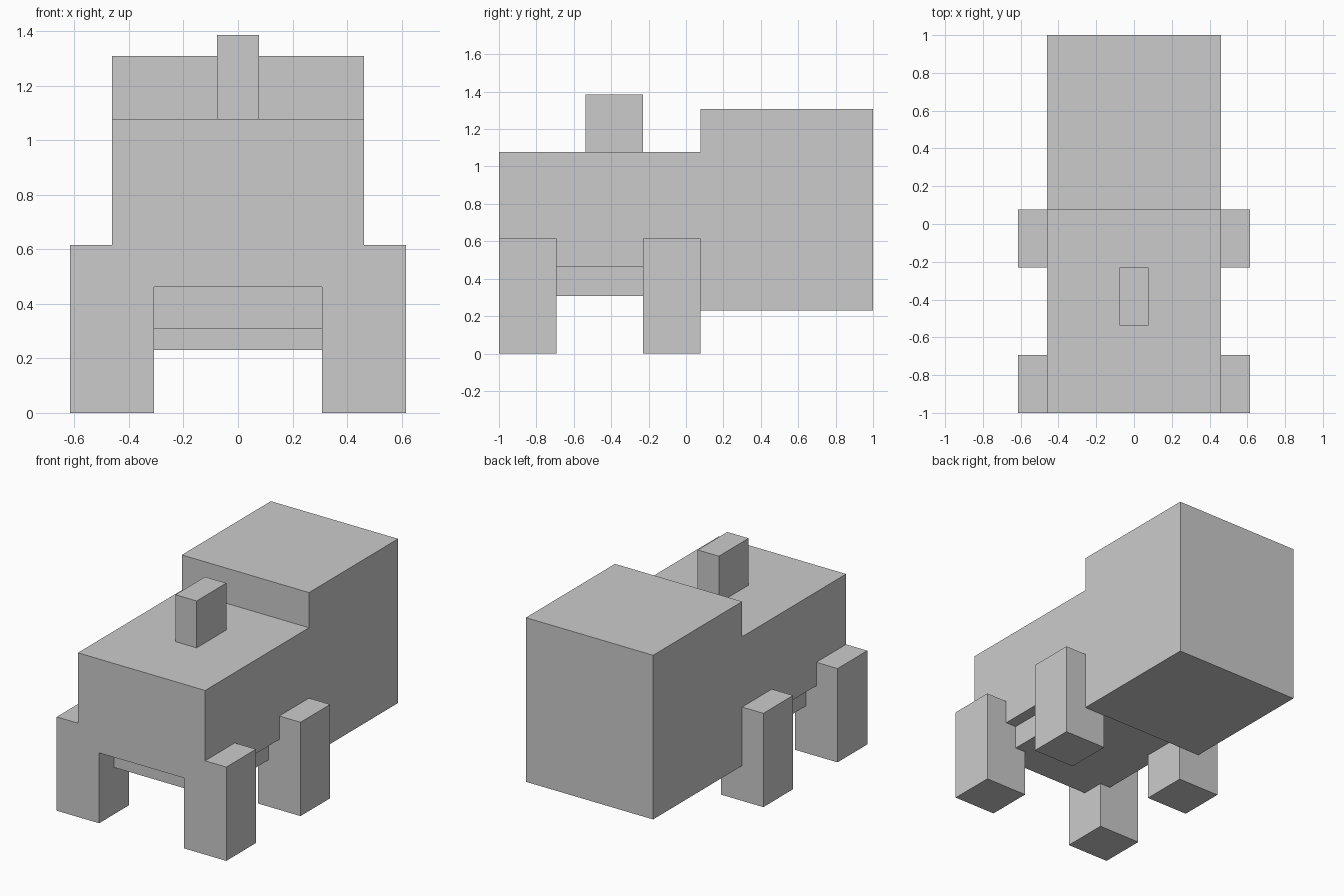
import bpy

if "Cube" in bpy.data.objects:
    bpy.data.objects.remove(bpy.data.objects["Cube"])

U = 2 / 26  # the model sits on a grid of 26 units along its length


def box(name, x, y, z):
    """Box from (min, max) ranges given in grid units."""
    bpy.ops.mesh.primitive_cube_add(size=1)
    ob = bpy.context.object
    ob.name = name
    ranges = (x, y, z)
    size = [(b - a) * U for a, b in ranges]
    centre = [(a + b) / 2 * U for a, b in ranges]
    for v in ob.data.vertices:
        v.co = [c * s for c, s in zip(v.co, size)]
    ob.location = centre
    return ob


# Main body, with a narrower, recessed underside
box("front_body", (-6, 6), (-13, 1), (6, 14))
box("underside", (-5, 5), (-11, 1), (4, 6))

# Large rear block
box("rear_block", (-6, 6), (1, 13), (3, 17))

# Upright block on top
box("top_post", (-1, 1), (-7, -3), (14, 18))

# Four legs
for side, x in (("left", (-8, -4)), ("right", (4, 8))):
    for end, y in (("front", (-13, -9)), ("rear", (-3, 1))):
        box(f"{end}_{side}_leg", x, y, (0, 8))
